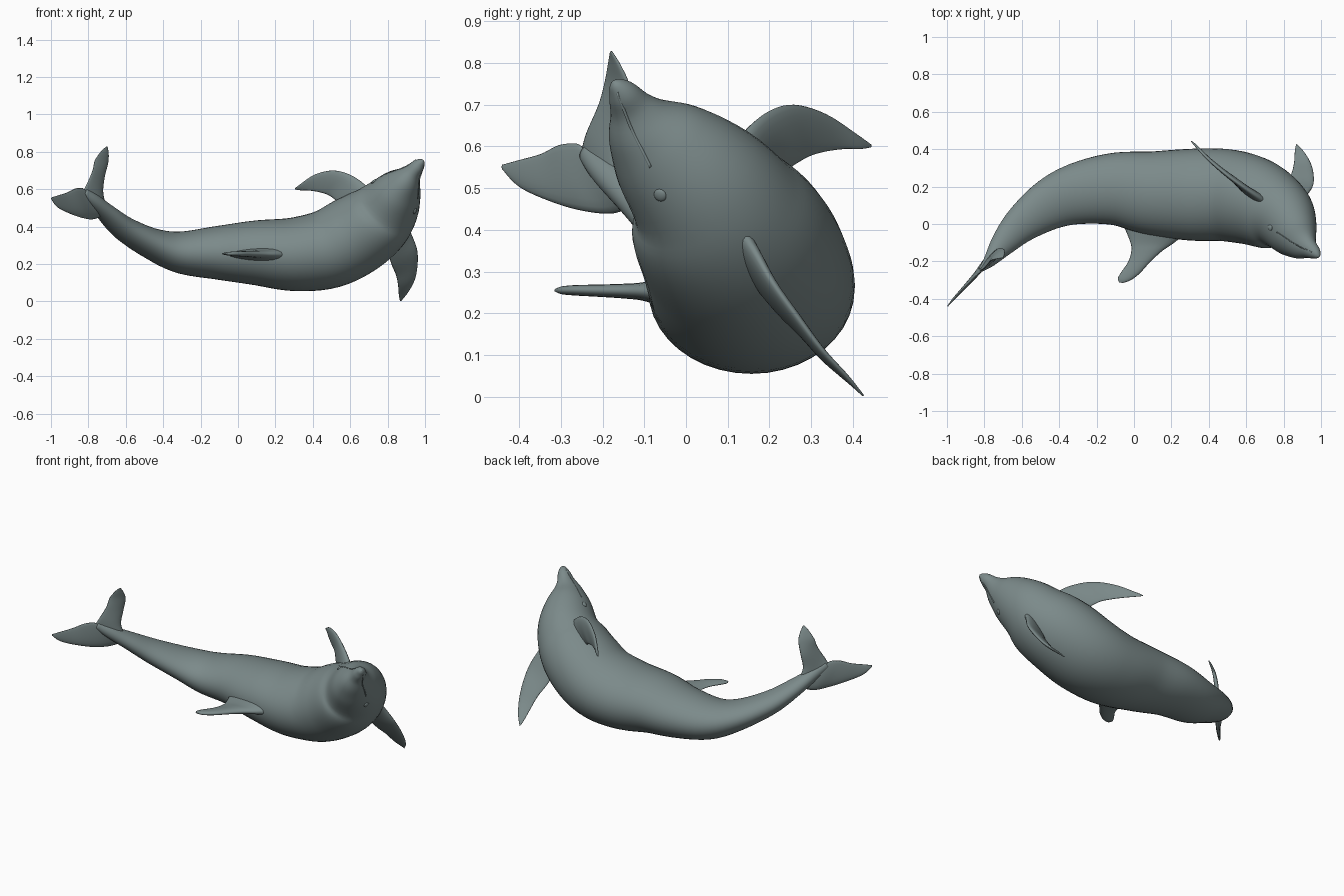
import bpy, bmesh, math
from mathutils import Vector
from mathutils.bvhtree import BVHTree

if "Cube" in bpy.data.objects:
    bpy.data.objects.remove(bpy.data.objects["Cube"])

skin = bpy.data.materials.new("grey_teal_skin")
skin.diffuse_color = (0.2, 0.255, 0.255, 1)
skin.use_nodes = True
skin.node_tree.nodes["Principled BSDF"].inputs["Base Color"].default_value = skin.diffuse_color


def spline(rows, n):
    """Smooth interpolation through rows of numbers, n steps per span."""
    rows = [tuple(r) for r in rows]
    out = []
    for i in range(len(rows) - 1):
        a, b = rows[max(i - 1, 0)], rows[i]
        c, d = rows[i + 1], rows[min(i + 2, len(rows) - 1)]
        for k in range(n):
            t = k / n
            out.append([0.5 * (2 * q + (r - p) * t + (2 * p - 5 * q + 4 * r - s) * t * t
                               + (3 * q - p - 3 * r + s) * t ** 3)
                        for p, q, r, s in zip(a, b, c, d)])
    return out + [list(rows[-1])]


def loft(name, rings):
    """Skin a list of equal-sized rings and close both ends."""
    bm = bmesh.new()
    vs = [[bm.verts.new(p) for p in ring] for ring in rings]
    n = len(vs[0])
    for a, b in zip(vs, vs[1:]):
        for j in range(n):
            bm.faces.new((a[j], a[(j + 1) % n], b[(j + 1) % n], b[j]))
    bm.faces.new(vs[0][::-1])
    bm.faces.new(vs[-1])
    bmesh.ops.recalc_face_normals(bm, faces=bm.faces)
    for f in bm.faces:
        f.smooth = True
    me = bpy.data.meshes.new(name)
    bm.to_mesh(me)
    bm.free()
    me.materials.append(skin)
    ob = bpy.data.objects.new(name, me)
    bpy.context.collection.objects.link(ob)
    return ob


def clamp(v):
    return max(0.0, min(1.0, v))


def back_dir(x):
    """Direction the animal's back faces, twisting at tail and head."""
    mid = Vector((0, -1, 0))
    if x > 0:
        return mid.lerp(Vector((-.28, -.87, -.37)), clamp((x - .4) / .4))
    return mid.lerp(Vector((.57, -.7, -.02)), clamp((-.3 - x) / .4))


# Body: spine x, y, z, half depth (back to belly), half width
spine = [(-.82, -.245, .585, .012, .02), (-.77, -.195, .54, .035, .035),
         (-.70, -.105, .47, .068, .048), (-.60, .0, .385, .10, .065),
         (-.45, .105, .305, .137, .085), (-.30, .162, .262, .165, .114),
         (-.10, .187, .26, .195, .145), (.10, .165, .26, .225, .174),
         (.30, .157, .252, .245, .197), (.48, .155, .28, .247, .212),
         (.62, .128, .35, .24, .215), (.73, .08, .425, .22, .20),
         (.80, .035, .50, .185, .172), (.86, -.05, .59, .142, .125),
         (.90, -.10, .645, .098, .083), (.935, -.13, .692, .056, .047),
         (.965, -.152, .728, .036, .034), (.982, -.168, .748, .018, .018),
         (.988, -.174, .756, .004, .004)]
pts = spline(spine, 5)
rings = []
for i, p in enumerate(pts):
    c = Vector(p[:3])
    f = (Vector(pts[min(i + 1, len(pts) - 1)][:3]) - Vector(pts[max(i - 1, 0)][:3])).normalized()
    u = back_dir(p[0])
    u = (u - f * u.dot(f)).normalized()
    r = f.cross(u)
    rings.append([c + u * p[3] * math.cos(a) + r * p[4] * math.sin(a)
                  for a in (2 * math.pi * k / 40 for k in range(40))])
body = loft("body", rings)


def fin(name, rows):
    """rows: leading point, trailing point, half thickness; root to tip."""
    secs = spline([(*a, *b, t) for a, b, t in rows], 5)
    mids = [(Vector(s[:3]) + Vector(s[3:6])) / 2 for s in secs]
    chord = Vector(secs[len(secs) // 2][:3]) - Vector(secs[len(secs) // 2][3:6])
    nrm = chord.cross(mids[-1] - mids[0]).normalized()
    rings = []
    for s, m in zip(secs, mids):
        h = (Vector(s[:3]) - Vector(s[3:6])) / 2
        # blunt leading edge, thin trailing edge
        rings.append([m + h * math.cos(a) + nrm * s[6] * math.sin(a) * (.75 + .25 * math.cos(a))
                      for a in (2 * math.pi * k / 20 for k in range(20))])
    return loft(name, rings)


fin("dorsal_fin", [
    ((.30, -.03, .25), (-.06, .0, .25), .06), ((.215, -.10, .252), (-.022, -.09, .252), .03),
    ((.15, -.145, .253), (-.014, -.14, .253), .023), ((.085, -.205, .254), (-.03, -.20, .254), .019),
    ((.03, -.265, .255), (-.07, -.26, .255), .016), ((-.02, -.302, .255), (-.086, -.29, .255), .012),
    ((-.06, -.315, .255), (-.08, -.312, .255), .004)])

fin("left_flipper", [
    ((.74, .09, .56), (.61, .17, .46), .04), ((.66, .145, .64), (.54, .22, .525), .028),
    ((.58, .20, .685), (.49, .275, .565), .02), ((.50, .26, .70), (.44, .315, .583), .016),
    ((.41, .335, .678), (.38, .37, .593), .012), ((.34, .405, .632), (.335, .42, .594), .008),
    ((.305, .443, .605), (.307, .444, .598), .003)])

fin("right_flipper", [
    ((.90, .09, .45), (.77, .11, .36), .04), ((.922, .15, .375), (.80, .165, .27), .028),
    ((.957, .205, .28), (.82, .22, .20), .02), ((.960, .265, .195), (.845, .28, .14), .016),
    ((.945, .325, .115), (.856, .33, .085), .012), ((.91, .385, .05), (.86, .39, .033), .008),
    ((.872, .425, .002), (.866, .424, .004), .003)])

fin("upper_fluke", [
    ((-.69, -.11, .47), (-.825, -.25, .595), .026), ((-.722, -.14, .57), (-.805, -.238, .635), .022),
    ((-.715, -.13, .66), (-.778, -.21, .70), .016), ((-.695, -.135, .74), (-.765, -.195, .755), .012),
    ((-.692, -.155, .79), (-.73, -.186, .805), .008), ((-.698, -.178, .828), (-.704, -.182, .828), .003)])

fin("lower_fluke", [
    ((-.70, -.11, .47), (-.825, -.25, .60), .026), ((-.77, -.17, .44), (-.835, -.265, .607), .022),
    ((-.83, -.25, .446), (-.872, -.305, .603), .017), ((-.90, -.33, .47), (-.915, -.348, .582), .012),
    ((-.965, -.40, .503), (-.965, -.405, .566), .008), ((-.997, -.44, .545), (-.997, -.441, .556), .003)])

# Eyes and mouth lines, projected onto the body surface
tree = BVHTree.FromPolygons([v.co for v in body.data.vertices],
                            [tuple(p.vertices) for p in body.data.polygons])


def on_side(side, a, b):
    if side == "right":
        return tree.ray_cast(Vector((2, a, b)), Vector((-1, 0, 0)))
    return tree.ray_cast(Vector((a, b, 2)), Vector((0, 0, -1)))


details = {"right": ((-.062, .483), [(-.085, .55), (-.105, .59), (-.13, .64), (-.15, .69), (-.165, .728)]),
           "left": ((.727, -.02), [(.765, -.045), (.81, -.075), (.86, -.107), (.91, -.133), (.95, -.15)])}
for side, (eye, mouth) in details.items():
    hit = on_side(side, *eye)
    if hit[0]:
        bpy.ops.mesh.primitive_uv_sphere_add(segments=16, ring_count=10, radius=.016, location=hit[0])
        ob = bpy.context.object
        ob.name = side + "_eye"
        ob.scale = (1, 1, .45)
        ob.rotation_euler = hit[1].to_track_quat('Z', 'Y').to_euler()
        ob.data.materials.append(skin)
        bpy.ops.object.shade_smooth()
    path = [h[0] for h in (on_side(side, *m) for m in mouth) if h[0]]
    if len(path) > 2:
        line = spline(path, 4)
        loft(side + "_mouth_line", [[Vector(p) + Vector((.003 * math.cos(a), .003 * math.sin(a), .003 * math.sin(a)))
                                     for a in (math.pi * k / 3 for k in range(6))] for p in line])
